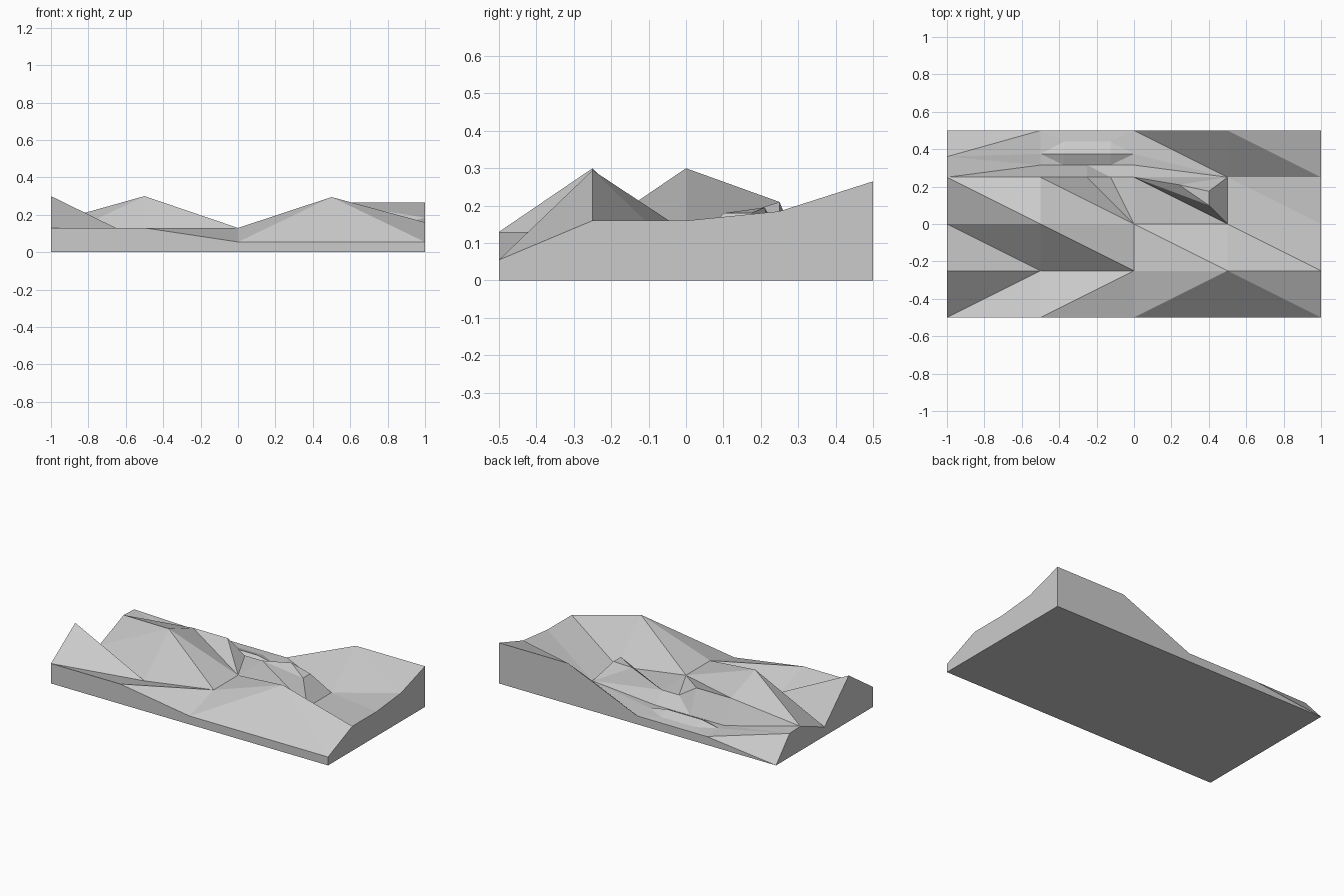
import bpy, bmesh
from mathutils import Vector
from mathutils.geometry import delaunay_2d_cdt

if "Cube" in bpy.data.objects:
    bpy.data.objects.remove(bpy.data.objects["Cube"])

# Terrain heights on a regular grid, rows from front to back
XS = [-1, -0.5, 0, 0.5, 1]
YS = [-0.5, -0.25, 0, 0.25, 0.5]
HEIGHTS = [
    [0.13, 0.13, 0.055, 0.055, 0.055],
    [0.30, 0.055, 0.13, 0.295, 0.16],
    [0.06, 0.30, 0.13, 0.055, 0.16],
    [0.16, 0.21, 0.13, 0.055, 0.185],
    [0.0, 0.055, 0.055, 0.265, 0.265],
]
height = {(x, y): HEIGHTS[j][i] for j, y in enumerate(YS) for i, x in enumerate(XS)}

# Extra points: saddle, back path, small bank and raised ledge
saddle = [(-0.25, 0.25, 0.21), (-0.125, 0.25, 0.13)]
path = [(-0.5, 0.315, 0.055), (-0.375, 0.315, 0.055), (-0.25, 0.315, 0.055),
        (-0.125, 0.315, 0.055), (0, 0.315, 0.055)]
bank = [(-0.5, 0.375, 0.06), (-0.375, 0.375, 0.085), (-0.125, 0.375, 0.085), (0, 0.375, 0.06),
        (-0.375, 0.44, 0.06), (-0.125, 0.44, 0.06)]
ledge = [(0.24, 0.21, 0.195), (0.4, 0.175, 0.18), (0.4, 0.1, 0.18)]
corner = [(-1, 0.36, 0.155)]
for x, y, z in saddle + path + bank + ledge + corner:
    height[(x, y)] = z

# Creases that the surface must follow
edges = []


def crease(*pts):
    edges.extend(zip(pts, pts[1:]))


xy = lambda pts: [p[:2] for p in pts]
for j in range(3):
    for i in range(4):
        a, b, c, d = XS[i], XS[i + 1], YS[j], YS[j + 1]
        if j == 0 and i < 3:
            crease((a, c), (b, d))
        else:
            crease((a, d), (b, c))
for i in range(5):
    for j in range(3):
        crease((XS[i], YS[j]), (XS[i], YS[j + 1]))
for j in range(1, 4):
    stops = sorted(p for p in height if p[1] == YS[j])
    crease(*stops)
for p in xy(saddle):
    crease(p, (0, 0))
crease((-1, 0.25), *xy(path), (0.5, 0.25))
crease((-0.25, 0.25), (-0.25, 0.315), (-0.125, 0.25))
crease((-1, 0.36), (-0.5, 0.5), *xy(bank[:4]), (0, 0.5))
crease((-0.5, 0.5), *xy(bank[4:]), (0, 0.5))
crease((-0.5, 0.375), (-0.375, 0.315))
crease((-0.125, 0.315), (0, 0.375))
crease((0, 0.5), (0.5, 0.25), (0.5, 0.5), (1, 0.25))
crease((0, 0.25), *xy(ledge), (0.5, 0))
crease((0.4, 0.175), (0.5, 0.25))
crease((0, 0.25), (0.4, 0.1))

# Triangulate the surface and drop it to a flat base
pts = list(height)
index = {p: k for k, p in enumerate(pts)}
res = delaunay_2d_cdt([Vector(p) for p in pts], [(index[a], index[b]) for a, b in edges],
                      [], 0, 1e-5)
bm = bmesh.new()
verts = []
for co in res[0]:
    near = min(pts, key=lambda p: (p[0] - co.x) ** 2 + (p[1] - co.y) ** 2)
    verts.append(bm.verts.new((co.x, co.y, height[near])))
for f in res[2]:
    bm.faces.new([verts[k] for k in f])
geo = bmesh.ops.extrude_face_region(bm, geom=bm.faces[:], use_keep_orig=True)
for v in geo["geom"]:
    if isinstance(v, bmesh.types.BMVert):
        v.co.z = 0
bmesh.ops.remove_doubles(bm, verts=bm.verts[:], dist=1e-5)
bmesh.ops.recalc_face_normals(bm, faces=bm.faces[:])
mesh = bpy.data.meshes.new("terrain")
bm.to_mesh(mesh)
bm.free()
bpy.context.collection.objects.link(bpy.data.objects.new("terrain", mesh))
